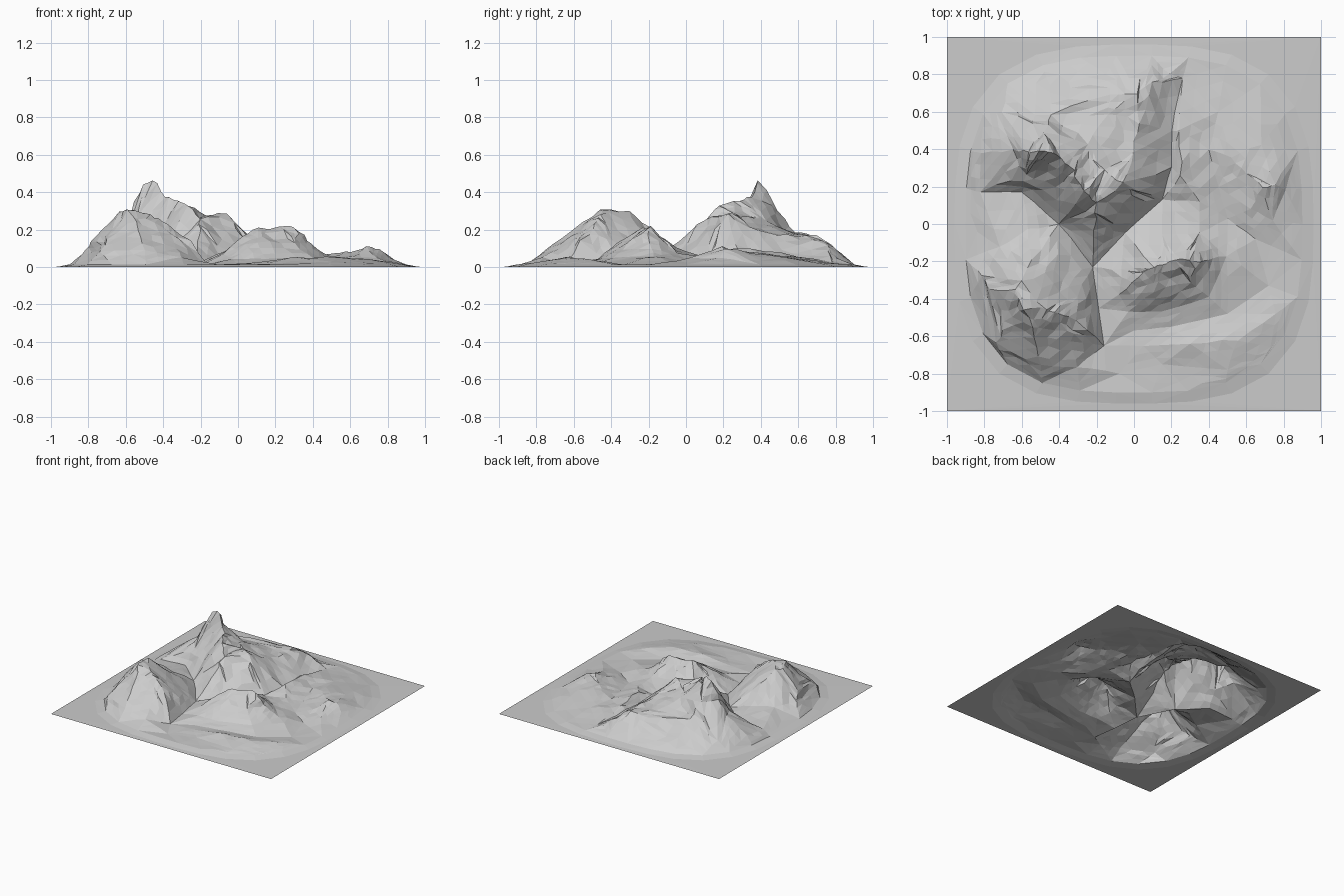
import bpy, bmesh, math
from mathutils import Vector, noise
from mathutils.geometry import delaunay_2d_cdt

# Ridge, valley and slope lines, each a short path of (x, y, height)
main_massif = [
    [(-.82, .38, .08), (-.65, .39, .2), (-.57, .39, .31), (-.515, .39, .44), (-.46, .39, .46),
     (-.4, .35, .38), (-.33, .29, .355), (-.27, .17, .335), (-.21, .1, .26), (-.21, 0, .16),
     (-.22, -.12, .08)],                                              # summit ridge
    [(-.33, .29, .355), (-.24, .31, .27), (-.17, .28, .27), (-.1, .25, .297), (-.05, .22, .28),
     (-.01, .38, .19), (.03, .55, .165), (.01, .7, .17), (.1, .75, .12), (.19, .8, .05)],  # east ridge
    [(-.47, .5, .3), (-.45, .59, .18), (-.45, .75, .085)],            # north slope
    [(-.25, .43, .25), (-.15, .58, .18), (-.13, .7, .165), (-.15, .8, .08)],
    [(-.7, .6, .08)], [(.02, .12, .15)], [(-.58, .27, .17), (-.42, .2, .2)],
]
valleys = [
    [(-.82, .17, .045), (-.6, .17, .06), (-.4, 0, .05), (-.22, -.23, .02), (-.05, -.05, .04),
     (.15, .13, .03), (.2, .3, .045), (.2, .5, .05), (.26, .78, .025)],
    [(-.22, -.23, .02), (-.19, -.45, .01), (-.16, -.65, .01), (-.08, -.8, .008)],
    [(.4, .4, .05), (.45, .2, .035), (.5, .03, .02), (.65, -.08, .018)],
    [(0, -.57, .012), (.2, -.55, .02), (.5, -.48, .015), (.72, -.33, .012)],
]
southwest_peak = [
    [(-.55, -.2, .2), (-.6, -.31, .312), (-.64, -.37, .3), (-.58, -.45, .305), (-.48, -.46, .28),
     (-.4, -.48, .245), (-.31, -.51, .185)],                          # crest
    [(-.76, -.35, .16), (-.69, -.52, .17), (-.53, -.6, .2), (-.34, -.63, .135)],
    [(-.81, -.28, .09), (-.73, -.63, .08), (-.5, -.76, .09), (-.3, -.76, .05)],
    [(-.56, -.03, .09)], [(-.42, -.25, .18)], [(-.72, -.12, .09)], [(-.3, -.38, .14)],
]
southeast_hill = [
    [(-.08, -.38, .07), (.03, -.28, .155), (.11, -.23, .207), (.17, -.21, .21), (.25, -.19, .222),
     (.32, -.2, .2), (.39, -.19, .125), (.5, -.17, .065)],            # crest
    [(-.03, -.47, .045), (.1, -.36, .13), (.3, -.31, .13)], [(-.07, -.24, .085)],
    [(.15, -.47, .045), (.4, -.39, .05)], [(.15, -.06, .11)], [(.35, -.05, .075)],
]
low_hills = [
    [(.24, .5, .075), (.25, .25, .095), (.35, .12, .06)],              # small spur
    [(.52, .36, .075), (.6, .27, .08), (.69, .2, .105), (.75, .21, .095), (.81, .18, .05)],
    [(.68, .42, .07), (.45, .6, .045)], [(.62, .08, .06), (.74, .02, .045)],
    [(.05, -.65, .02), (.3, -.64, .05), (.55, -.62, .055), (.76, -.48, .035)],
    [(.15, -.75, .018), (.5, -.78, .028), (.73, -.66, .02)],
]


def foot_ring(radius, z, n=30):
    """Rounded-square contour around the foot of the range."""
    ring = []
    for i in range(n + 1):
        a = 2 * math.pi * (i % n) / n
        c, s = math.cos(a), math.sin(a)
        r = radius / (abs(c) ** 3 + abs(s) ** 3) ** (1 / 3)
        ring.append((r * c, r * s, z))
    return ring


# Flat square border and the gently rising foot
square = [(-1, -1, 0), (1, -1, 0), (1, 1, 0), (-1, 1, 0), (-1, -1, 0)]
border = [square, foot_ring(.96, .002), foot_ring(.9, .014)]

# Triangulate between the lines
points, edges = [], []
for path in border + main_massif + valleys + southwest_peak + southeast_hill + low_hills:
    start = len(points)
    points += [Vector(p) for p in path]
    edges += [(i, i + 1) for i in range(start, len(points) - 1)]
co, _, tris, origin, _, _ = delaunay_2d_cdt([p.xy for p in points], edges, [], 0, 1e-4)


def height(p, source):
    if source:
        return points[source[0]].z
    return min(points, key=lambda q: (q.xy - p).length).z


bm = bmesh.new()
verts = [bm.verts.new((p.x, p.y, height(p, o))) for p, o in zip(co, origin)]
for t in tris:
    bm.faces.new([verts[i] for i in t])
inner = [e for e in bm.edges if max(v.co.z for v in e.verts) > .015]
bmesh.ops.subdivide_edges(bm, edges=inner, cuts=2, use_grid_fill=True)
bmesh.ops.triangulate(bm, faces=bm.faces[:])

# Rocky breakup in two sizes, stronger with height
for v in bm.verts:
    if v.co.z > .003:
        k = min(1, v.co.z / .12)
        broad = noise.noise_vector(v.co * 9 + Vector((3.1, 7.7, 1.3)))
        fine = noise.noise_vector(v.co * 23 + Vector((5.2, 1.4, 8.6)))
        v.co += (broad * .015 + fine * .016) * k
        v.co.z = max(v.co.z, .001)
bmesh.ops.recalc_face_normals(bm, faces=bm.faces[:])
if sum(f.normal.z for f in bm.faces) < 0:
    bmesh.ops.reverse_faces(bm, faces=bm.faces[:])

mesh = bpy.data.meshes.new("mountain_terrain")
bm.to_mesh(mesh)
bm.free()
bpy.context.collection.objects.link(bpy.data.objects.new("mountain_terrain", mesh))
